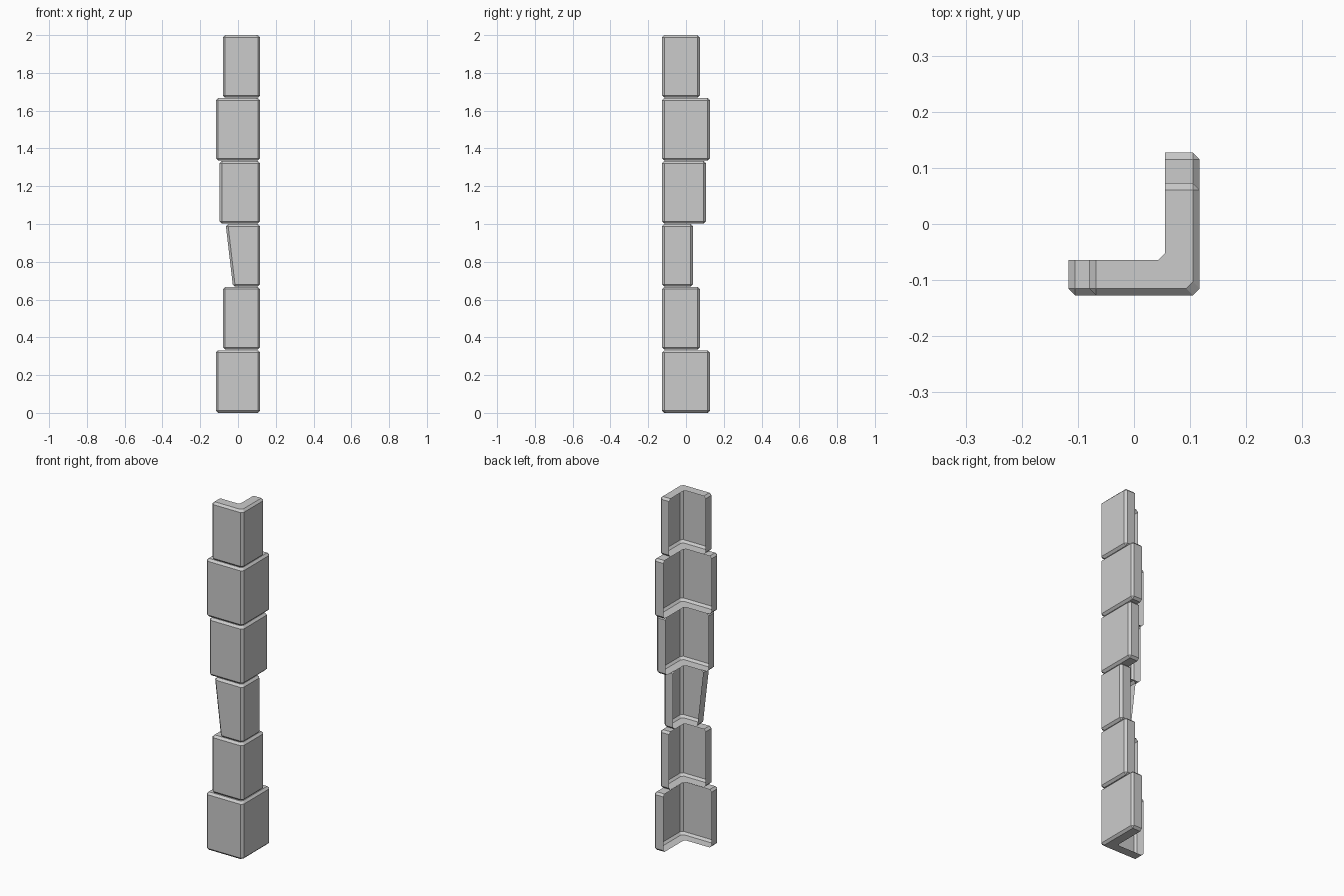
import bpy
import bmesh

if "Cube" in bpy.data.objects:
    bpy.data.objects.remove(bpy.data.objects["Cube"])

XO, YO = 0.117, -0.127     # outer corner of the stack
XI, YI = 0.055, -0.064     # open inner edge of the flanges
C = 0.012                  # chamfer width
H = 2.0 / 6                # height of one block
GAP = 0.002


def outer_path(x, y):
    """Chamfered L outline, from the end of one arm to the end of the other."""
    return [(x, YI), (x, YO + C), (x + C, YO), (XO - C, YO),
            (XO, YO + C), (XO, y - C), (XO - C, y), (XI, y)]


def inset_path(x, y):
    """The same outline pulled in by the chamfer, for top and bottom flanges."""
    return [(x + C, YI), (x + C, YO + C), (x + C, YO + C), (XO - 2 * C, YO + C),
            (XO - C, YO + 2 * C), (XO - C, y - C), (XO - C, y - C), (XI, y - C)]


def corner_block(name, z0, x_bottom, x_top, y):
    z1 = z0 + H
    z0 += GAP
    bm = bmesh.new()
    levels = [(inset_path(x_bottom, y), z0), (outer_path(x_bottom, y), z0 + C),
              (outer_path(x_top, y), z1 - C), (inset_path(x_top, y), z1)]
    rings = [[bm.verts.new((px, py, z)) for px, py in path] for path, z in levels]
    # outer walls and chamfers; the back is open
    for a, b in zip(rings, rings[1:]):
        for i in range(len(a) - 1):
            bm.faces.new((a[i], a[i + 1], b[i + 1], b[i]))
    # L-shaped bottom and top flanges with a cut inner corner
    for ring, z in ((rings[0], z0), (rings[-1], z1)):
        inner = [bm.verts.new(p) for p in ((XI, YI + C, z), (XI - C, YI, z))]
        loop = ring + inner
        bm.faces.new(loop if z == z1 else loop[::-1])
    bmesh.ops.remove_doubles(bm, verts=bm.verts, dist=1e-5)
    bmesh.ops.recalc_face_normals(bm, faces=bm.faces)
    # keep the outer corner faces pointing outwards
    bm.faces.ensure_lookup_table()
    top = max(bm.faces, key=lambda f: f.calc_center_median().z)
    if top.normal.z < 0:
        bmesh.ops.reverse_faces(bm, faces=bm.faces)
    mesh = bpy.data.meshes.new(name)
    bm.to_mesh(mesh)
    bm.free()
    obj = bpy.data.objects.new(name, mesh)
    bpy.context.collection.objects.link(obj)


# Blocks from the ground up: arm end x at bottom and top, other arm end y
blocks = [(-0.117, -0.117, 0.127), (-0.080, -0.080, 0.073),
          (-0.028, -0.064, 0.037), (-0.098, -0.098, 0.105),
          (-0.117, -0.117, 0.127), (-0.080, -0.080, 0.073)]
for n, (xb, xt, y) in enumerate(blocks):
    corner_block(f"corner_block_{n + 1}", n * H - (GAP if n == 0 else 0), xb, xt, y)
